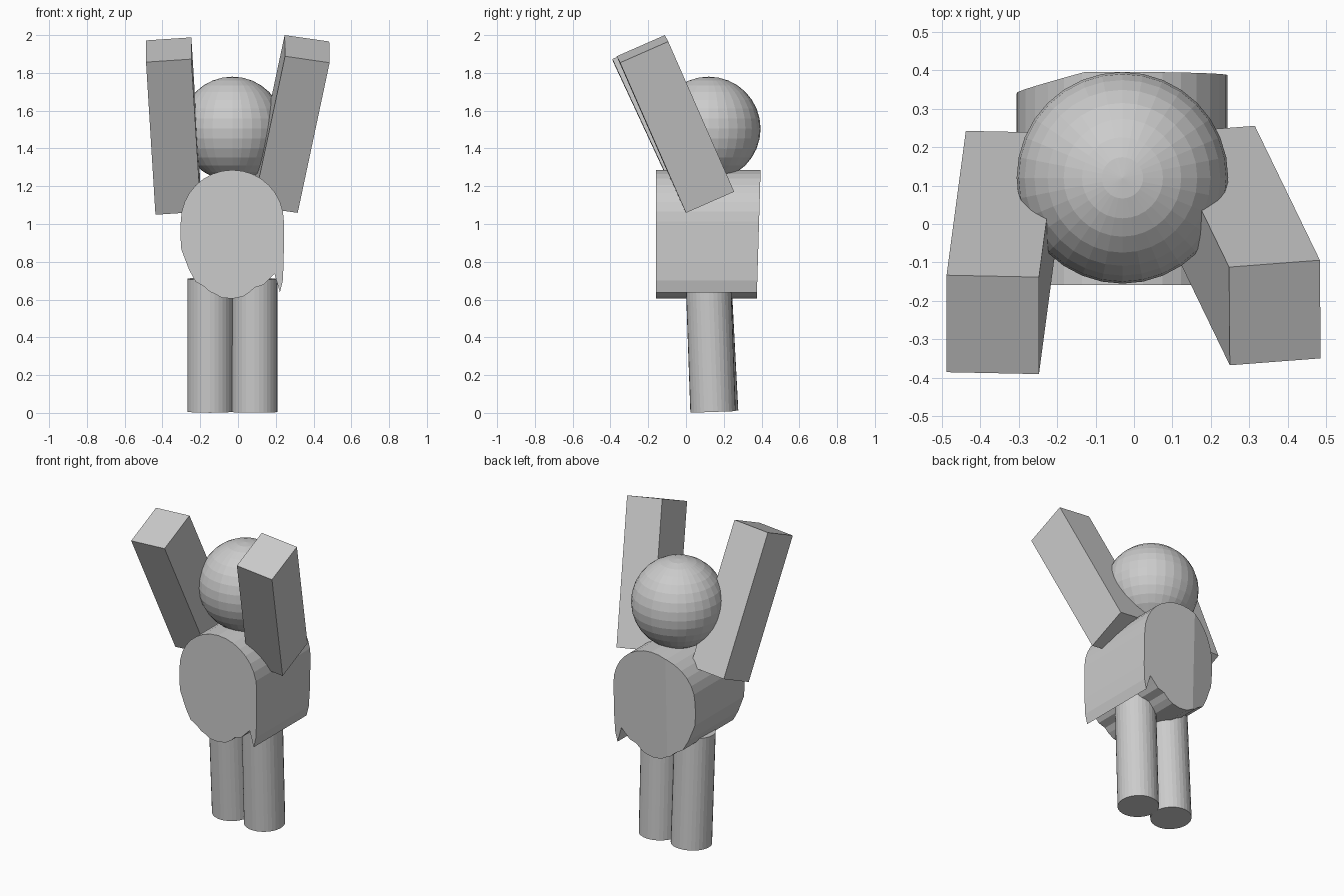
import bpy, bmesh, math
from mathutils import Matrix, Vector

cube = bpy.data.objects.get("Cube")
if cube:
    bpy.data.objects.remove(cube, do_unlink=True)

# One plain grey for the whole figure
GREY = (0.6, 0.6, 0.6, 1.0)
grey = bpy.data.materials.new("plain_grey")
grey.use_nodes = True
grey.diffuse_color = GREY
grey.node_tree.nodes["Principled BSDF"].inputs["Base Color"].default_value = GREY


def finish(name, bm):
    """Turn a bmesh into a flat-shaded, named object."""
    bmesh.ops.recalc_face_normals(bm, faces=bm.faces[:])
    mesh = bpy.data.meshes.new(name)
    bm.to_mesh(mesh)
    bm.free()
    mesh.materials.append(grey)
    obj = bpy.data.objects.new(name, mesh)
    bpy.context.collection.objects.link(obj)
    return obj


def box(name, corner, across, forward, along):
    """Box spanned by three edge vectors from one corner."""
    edges = [Vector(e) for e in (across, forward, along)]
    matrix = Matrix(edges).transposed().to_4x4()
    matrix.translation = Vector(corner) + sum(edges, Vector()) / 2
    bm = bmesh.new()
    bmesh.ops.create_cube(bm, size=1, matrix=matrix)
    return finish(name, bm)


def cylinder(name, bottom, top, radius):
    """Capped cylinder between two points."""
    a, b = Vector(bottom), Vector(top)
    turn = (b - a).to_track_quat('Z', 'Y').to_matrix().to_4x4()
    bm = bmesh.new()
    bmesh.ops.create_cone(bm, cap_ends=True, segments=32, radius1=radius,
                          radius2=radius, depth=(b - a).length,
                          matrix=Matrix.Translation((a + b) / 2) @ turn)
    return finish(name, bm)


# Head: faceted ball
bm = bmesh.new()
bmesh.ops.create_uvsphere(bm, u_segments=32, v_segments=16, radius=0.275,
                          matrix=Matrix.Translation((-0.03, 0.12, 1.505)))
finish("head", bm)

# Torso: round shoulders above a ragged hem, extruded front to back
outline = [(-0.03 + 0.273 * math.cos(math.pi * i / 16),
            1.013 + 0.273 * math.sin(math.pi * i / 16)) for i in range(17)]
outline += [(-0.305, 0.94), (-0.3, 0.865), (-0.26, 0.76), (-0.225, 0.695),
            (-0.178, 0.668), (-0.15, 0.642), (-0.125, 0.632), (-0.087, 0.61),
            (-0.03, 0.605), (0.024, 0.615), (0.06, 0.637), (0.087, 0.663),
            (0.135, 0.678), (0.156, 0.7), (0.193, 0.737), (0.222, 0.638),
            (0.237, 0.7), (0.242, 0.8)]
FRONT, BACK, FOLD = -0.158, 0.395, -0.13
bm = bmesh.new()
face = bm.faces.new([bm.verts.new((x, FRONT, z)) for x, z in outline])
extruded = bmesh.ops.extrude_face_region(bm, geom=[face], use_keep_orig=True)
for v in extruded["geom"]:
    if isinstance(v, bmesh.types.BMVert):
        v.co.y = BACK
bmesh.ops.bisect_plane(bm, geom=bm.verts[:] + bm.edges[:] + bm.faces[:],
                       plane_co=(FOLD, 0, 0), plane_no=(1, 0, 0))
# The back folds inward on the right and leans in slightly toward the hem
for v in bm.verts:
    if v.co.y > 0:
        v.co.y -= 0.26 * max(0, FOLD - v.co.x) + 0.03 * (1.285 - v.co.z)
finish("torso", bm)

# Legs: straight cylinders leaning slightly backward at the feet
cylinder("left_leg", (0.088, 0.143, 0.005), (0.088, 0.118, 0.71), 0.12)
cylinder("right_leg", (-0.148, 0.157, 0.007), (-0.148, 0.12, 0.71), 0.12)

# Arms: raised boxes reaching up and forward
box("right_arm", (-0.487, -0.133, 1.972),
    (0.24, -0.005, 0.016), (0, -0.252, -0.115), (0.05, 0.375, -0.808))
box("left_arm", (0.247, -0.112, 2.0),
    (0.236, 0.018, -0.034), (0.002, -0.255, -0.112), (-0.169, 0.349, -0.795))
